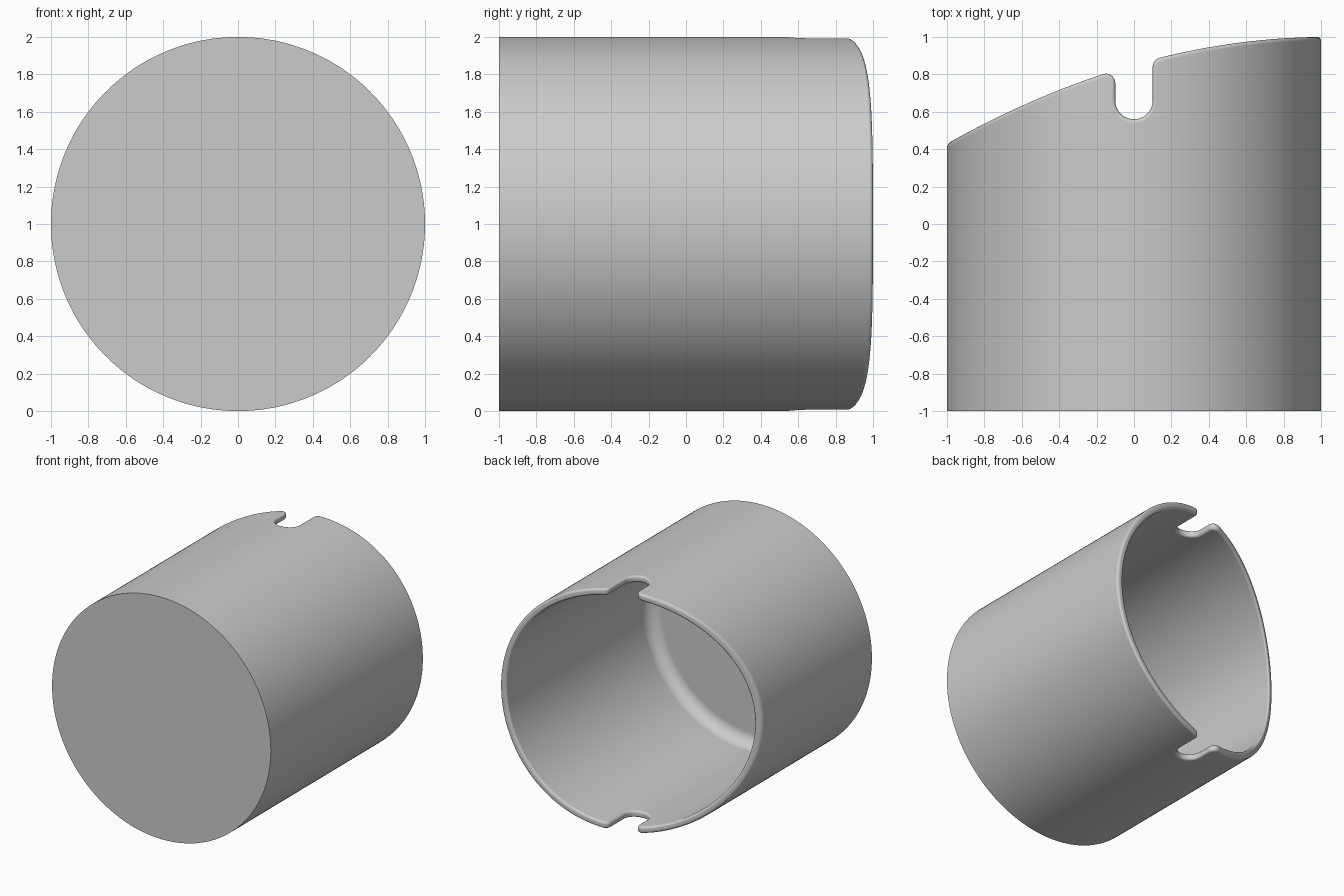
import bpy, bmesh
from math import sin, cos, pi, asin, atan, sqrt, hypot

cube = bpy.data.objects.get("Cube")
if cube:
    bpy.data.objects.remove(cube, do_unlink=True)

WALL, FLOOR, INNER_ROUND = 0.055, 0.12, 0.10   # shell sizes
EDGE = 0.02                                    # rounding of the rim edges
SLOT, SLOT_Y, CORNER = 0.10, 0.66, 0.05        # slot half width, arc centre, corner radius
SIDE_STEPS, ARC_STEPS, EDGE_STEPS = 56, 10, 6


def rim_height(x):
    u = 1 - x
    return 1 - 0.01 * u - 0.1378 * u * u


def rim_slope(x):
    return 0.01 + 0.2756 * (1 - x)


def half_rim(r, d):
    """Angle and height along the upper half of the rim, inset by d at radius r."""
    def side(a0, a1):
        pts = []
        for i in range(SIDE_STEPS):
            a = a0 + (a1 - a0) * i / SIDE_STEPS
            x = r * sin(a)
            pts.append((a, rim_height(x) - d * hypot(1, rim_slope(x) * cos(a))))
        return pts

    def arc(cx, cy, rad, a0, a1, steps):
        angles = [a0 + (a1 - a0) * i / steps for i in range(steps + 1)]
        return [(asin((cx + rad * cos(a)) / r), cy + rad * sin(a)) for a in angles]

    def corner(cx, a0=None, a1=None):
        m = rim_slope(cx)
        tangent = pi / 2 + atan(m)
        cy = rim_height(cx) - CORNER * sqrt(1 + m * m)
        return arc(cx, cy, CORNER - d,
                   tangent if a0 is None else a0,
                   tangent if a1 is None else a1, ARC_STEPS)

    left = corner(-SLOT - CORNER, a1=0)
    slot = arc(0, SLOT_Y, SLOT + d, pi, 2 * pi, 2 * ARC_STEPS)
    right = corner(SLOT + CORNER, a0=pi)
    end = side(pi / 2, right[-1][0])[::-1]
    return side(-pi / 2, left[0][0]) + left + slot + right + end


bm = bmesh.new()


def vert(r, a, y):
    return bm.verts.new((r * sin(a), y, 1 + r * cos(a)))


def rim_ring(r, d):
    """Closed rim loop: upper half and its mirror below."""
    top = half_rim(r, d)
    loop = top + [(pi - a, y) for a, y in reversed(top[1:-1])]
    return [(a, vert(r, a, y)) for a, y in loop]


def bridge(a, b):
    n = len(a)
    for i in range(n):
        j = (i + 1) % n
        bm.faces.new((a[i], a[j], b[j], b[i]))


def wall(ring, r, base_y):
    """Straight wall from a rim loop down to a round base; returns the base loop."""
    groups = []
    for a, v in ring:
        if groups and abs(groups[-1][0] - a) < 1e-5:
            groups[-1][1].append(v)
        else:
            groups.append((a, [v]))
    base = [vert(r, a, base_y) for a, _ in groups]
    height = lambda v: v.co.y
    for i in range(len(groups)):
        j = (i + 1) % len(groups)
        first, last = groups[j][1][0], groups[i][1][-1]
        up = sorted((v for v in groups[j][1] if v.co.y <= first.co.y), key=height)
        down = sorted((v for v in groups[i][1] if v.co.y <= last.co.y), key=height, reverse=True)
        bm.faces.new([base[i], base[j]] + up + down)
    return base, [a for a, _ in groups]


# Rounded rim
quarter = [i * pi / 2 / EDGE_STEPS for i in range(EDGE_STEPS + 1)]
outer_edge = [(1 - EDGE + EDGE * cos(t), EDGE - EDGE * sin(t)) for t in quarter]
inner_edge = [(2 - WALL - r, d) for r, d in reversed(outer_edge)]
rings = [rim_ring(r, d) for r, d in outer_edge + inner_edge]
for a, b in zip(rings, rings[1:]):
    bridge([v for _, v in a], [v for _, v in b])

# Outer wall and closed front
base, _ = wall(rings[0], 1, -1)
bm.faces.new(base)

# Inner wall, rounded corner and inside floor
inner_r = 1 - WALL
loop, angles = wall(rings[-1], inner_r, -1 + FLOOR + INNER_ROUND)
for i in range(1, 11):
    t = i * pi / 20
    r = inner_r - INNER_ROUND * (1 - cos(t))
    y = -1 + FLOOR + INNER_ROUND * (1 - sin(t))
    new = [vert(r, a, y) for a in angles]
    bridge(loop, new)
    loop = new
bm.faces.new(loop)

bmesh.ops.recalc_face_normals(bm, faces=bm.faces)
mesh = bpy.data.meshes.new("cup_shell")
bm.to_mesh(mesh)
bm.free()
cup = bpy.data.objects.new("cup_shell", mesh)
bpy.context.collection.objects.link(cup)

# Material
grey = bpy.data.materials.new("light_grey")
grey.use_nodes = True
colour = (0.6, 0.6, 0.6, 1)
grey.diffuse_color = colour
grey.node_tree.nodes["Principled BSDF"].inputs["Base Color"].default_value = colour
mesh.materials.append(grey)

# Smooth shading with sharp front edge
bpy.ops.object.select_all(action='DESELECT')
cup.select_set(True)
bpy.context.view_layer.objects.active = cup
bpy.ops.object.shade_smooth_by_angle(angle=pi / 6)
weighted = cup.modifiers.new("even_shading", 'WEIGHTED_NORMAL')
weighted.keep_sharp = True
